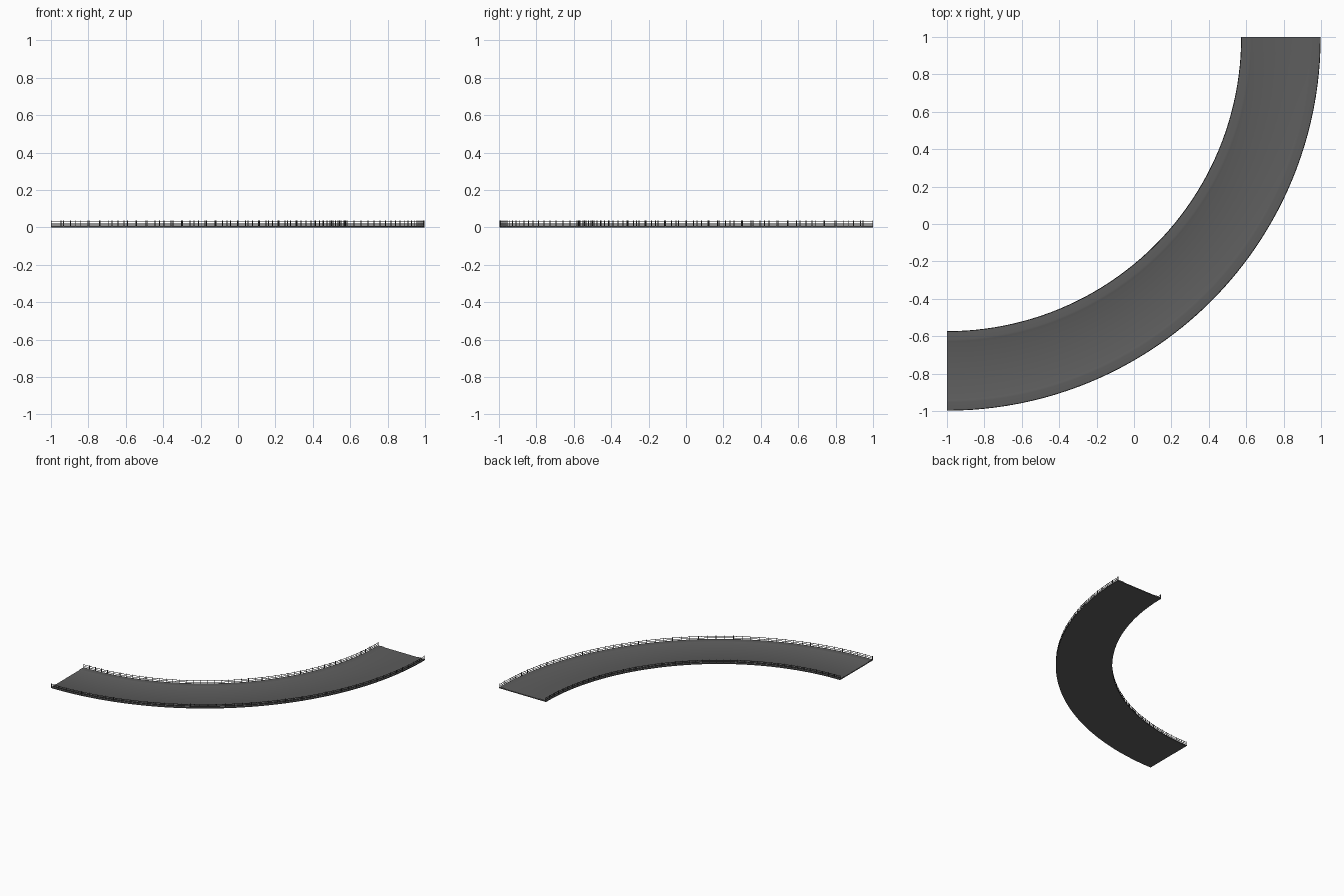
import bpy, bmesh
from math import sin, cos, pi

if "Cube" in bpy.data.objects:
    bpy.data.objects.remove(bpy.data.objects["Cube"])

R_IN, R_OUT = 1.573, 1.998
CX, CY = -1.0, 1.0          # centre of the bend
STEPS, POSTS = 48, 48


def material(name, rgb):
    m = bpy.data.materials.new(name)
    m.use_nodes = True
    m.diffuse_color = (*rgb, 1)
    m.node_tree.nodes["Principled BSDF"].inputs["Base Color"].default_value = (*rgb, 1)
    return m


asphalt = material("asphalt grey", (0.11, 0.11, 0.11))
metal = material("dark rail grey", (0.055, 0.055, 0.055))


def on_arc(r, t, z):
    a = -pi / 2 * (1 - t)
    return (CX + r * cos(a), CY + r * sin(a), z)


def finish(bm, name, mat):
    bmesh.ops.recalc_face_normals(bm, faces=bm.faces)
    mesh = bpy.data.meshes.new(name)
    bm.to_mesh(mesh)
    bm.free()
    ob = bpy.data.objects.new(name, mesh)
    bpy.context.collection.objects.link(ob)
    mesh.materials.append(mat)
    return ob


def sweep(bm, profile, t0=0.0, t1=1.0, steps=STEPS):
    """Sweep a closed (radius, height) profile around the bend."""
    rings = [[bm.verts.new(on_arc(r, t0 + (t1 - t0) * i / steps, z)) for r, z in profile]
             for i in range(steps + 1)]
    n = len(profile)
    for a, b in zip(rings, rings[1:]):
        for k in range(n):
            j = (k + 1) % n
            bm.faces.new((a[k], a[j], b[j], b[k]))
    bm.faces.new(rings[0])
    bm.faces.new(rings[-1])


def box(r, half, z0, z1):
    return [(r - half, z0), (r + half, z0), (r + half, z1), (r - half, z1)]


# Road deck with low kerb ridges along both edges
kerb = [(0.0, 0.008), (0.045, 0.011), (0.055, 0.010), (0.065, 0.007)]
top = [(R_IN + d, z) for d, z in kerb] + [(R_OUT - d, z) for d, z in reversed(kerb)]
bm = bmesh.new()
sweep(bm, top + [(R_OUT, 0.0), (R_IN, 0.0)])
deck = finish(bm, "road_deck", asphalt)
bpy.context.view_layer.objects.active = deck
deck.select_set(True)
bpy.ops.object.shade_smooth_by_angle()

# Guard rails: two bars and a row of posts on each edge
for side, r in (("inner", R_IN + 0.003), ("outer", R_OUT - 0.003)):
    bm = bmesh.new()
    for z in (0.018, 0.031):
        sweep(bm, box(r, 0.0013, z - 0.0015, z + 0.0015))
    finish(bm, side + "_rail_bars", metal)

    bm = bmesh.new()
    width = 0.004 / (r * pi / 2)
    for i in range(POSTS + 1):
        t = width / 2 + (1 - width) * i / POSTS
        sweep(bm, box(r, 0.002, 0.004, 0.036), t - width / 2, t + width / 2, 1)
    finish(bm, side + "_rail_posts", metal)
